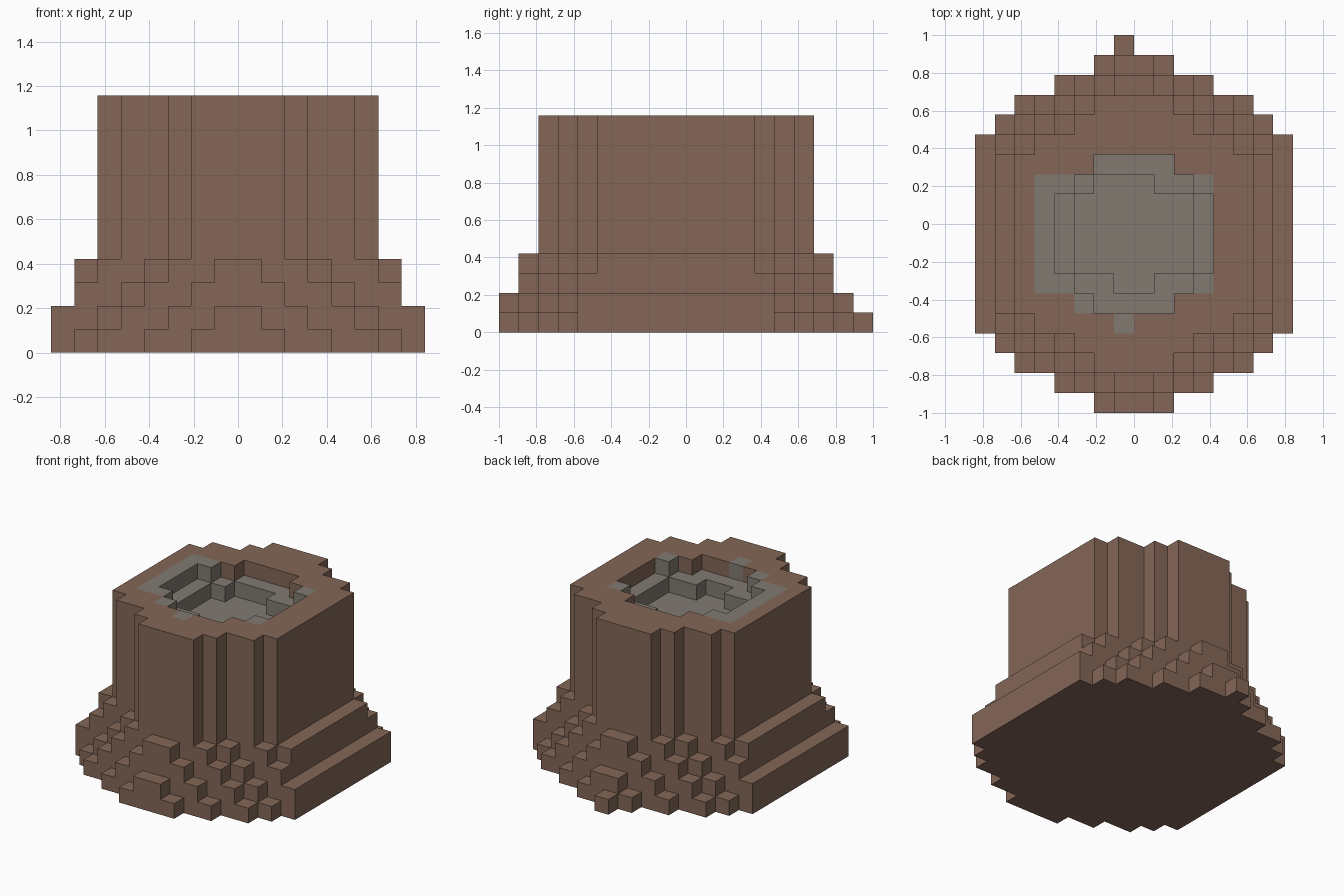
import bpy, bmesh
from mathutils import Vector

if "Cube" in bpy.data.objects:
    bpy.data.objects.remove(bpy.data.objects["Cube"])

U = 2 / 19  # voxel size: 19 voxels along the longest side


def mirrored(half):
    """Row -> (x0, x1) ranges; rows mirror about the stump's middle (row j <-> 17-j)."""
    rows = {}
    for j, h in half.items():
        if h:
            rows[j] = rows[17 - j] = (-h, h)
    return rows


def layer(rows, z0, z1):
    return {(x, j, z) for j, (a, b) in rows.items()
            for x in range(a, b) for z in range(z0, z1)}


# Half-widths of rows 0..8 for each stepped root layer and the trunk
profiles = [
    ([2, 4, 6, 7, 8, 8, 8, 8, 8], 0, 1),
    ([1, 3, 5, 6, 8, 8, 8, 8, 8], 1, 2),
    ([0, 2, 4, 5, 7, 7, 7, 7, 7], 2, 3),
    ([0, 1, 3, 4, 6, 7, 7, 7, 7], 3, 4),
    ([0, 0, 2, 3, 5, 6, 6, 6, 6], 4, 11),
]
solid = set()
for halves, z0, z1 in profiles:
    solid |= layer(mirrored(dict(enumerate(halves))), z0, z1)
solid.add((-1, 18, 0))  # single root tip at the back

# Hollow in the top: wide opening, then a smaller sunken floor
opening = mirrored({5: 2, 6: 3, 7: 4, 8: 4})
pit = {6: (-1, 1), 11: (-2, 1)}
pit.update({j: (-3, 3) for j in range(7, 11)})
solid -= layer(opening, 10, 11)
solid -= layer(pit, 9, 10)

# Grey lining: ledge, floor and patches of the rim
lining = layer(opening, 8, 10)
lining |= layer({j: (-5, 4) for j in range(6, 12)}, 9, 11)
lining |= {(-3, 5, 10), (-1, 4, 10)}
lining &= solid
bark = solid - lining

# Unit cube faces: direction and corners
AXES = [Vector((1, 0, 0)), Vector((0, 1, 0)), Vector((0, 0, 1))]


def build(name, cells, color):
    bm = bmesh.new()
    for c in sorted(cells):
        for i in range(3):
            for s in (1, -1):
                n = AXES[i] * s
                if tuple(int(v) for v in Vector(c) + n) in solid:
                    continue
                u, v = AXES[(i + 1) % 3] * s, AXES[(i + 2) % 3]
                mid = Vector(c) + Vector((0.5, 0.5 - 9.5, 0.5)) + n / 2
                bm.faces.new([bm.verts.new((mid + (u * a + v * b) / 2) * U)
                              for a, b in ((-1, -1), (1, -1), (1, 1), (-1, 1))])
    bmesh.ops.remove_doubles(bm, verts=bm.verts, dist=0.001)
    me = bpy.data.meshes.new(name)
    bm.to_mesh(me)
    bm.free()
    mat = bpy.data.materials.new(name + "_color")
    mat.diffuse_color = color
    mat.use_nodes = True
    mat.node_tree.nodes["Principled BSDF"].inputs["Base Color"].default_value = mat.diffuse_color
    me.materials.append(mat)
    ob = bpy.data.objects.new(name, me)
    bpy.context.collection.objects.link(ob)


build("stump_bark", bark, (0.23, 0.135, 0.095, 1))
build("hollow_lining", lining, (0.22, 0.195, 0.165, 1))
